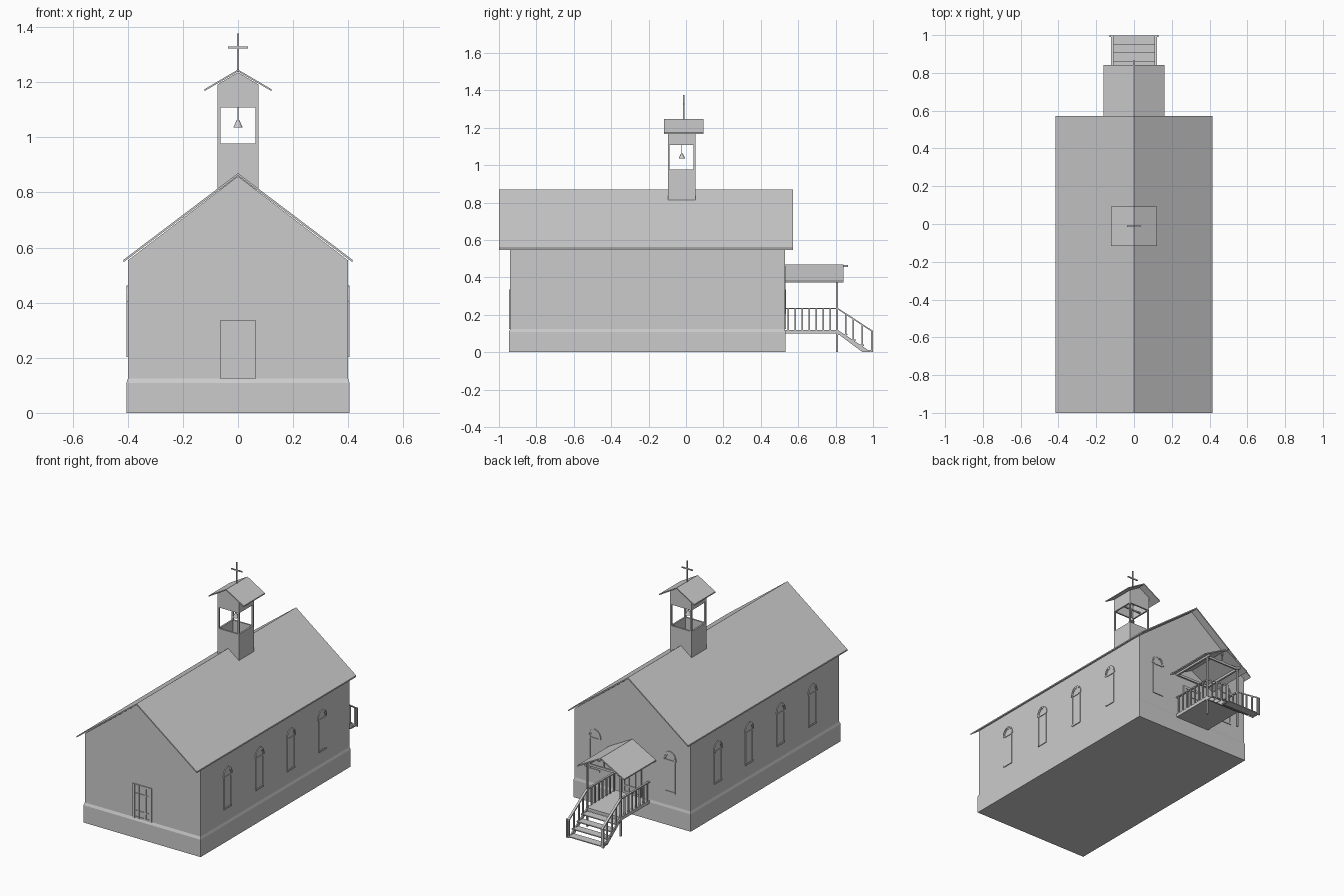
import bpy, bmesh, math
from mathutils import Vector as V

if "Cube" in bpy.data.objects:
    bpy.data.objects.remove(bpy.data.objects["Cube"])


def part(name, solids):
    """One object from extruded polygons: (list of 3D points, extrusion vector)."""
    bm = bmesh.new()
    for pts, vec in solids:
        a = [bm.verts.new(p) for p in pts]
        b = [bm.verts.new(V(p) + V(vec)) for p in pts]
        n = len(a)
        bm.faces.new(a[::-1])
        bm.faces.new(b)
        for i in range(n):
            bm.faces.new((a[i], a[(i + 1) % n], b[(i + 1) % n], b[i]))
    bmesh.ops.recalc_face_normals(bm, faces=bm.faces)
    me = bpy.data.meshes.new(name)
    bm.to_mesh(me)
    bm.free()
    ob = bpy.data.objects.new(name, me)
    bpy.context.collection.objects.link(ob)
    return ob


def box(x0, x1, y0, y1, z0, z1):
    return [(x0, y0, z0), (x1, y0, z0), (x1, y1, z0), (x0, y1, z0)], (0, 0, z1 - z0)


def along_y(prof, y0, y1):
    return [(x, y0, z) for x, z in prof], (0, y1 - y0, 0)


def along_x(prof, x0, x1):
    return [(x0, y, z) for y, z in prof], (x1 - x0, 0, 0)


def gable_roof(hw, eave, ridge, t, y0, y1):
    return along_y([(-hw, eave), (0, ridge - t), (hw, eave), (hw, eave + t),
                    (0, ridge), (-hw, eave + t)], y0, y1)


# Main body
part("walls", [along_y([(-.4, .12), (.4, .12), (.4, .553), (0, .859), (-.4, .553)], -.94, .528)])
part("roof", [gable_roof(.415, .547, .87, .009, -1.0, .573)])
base = bmesh.new()
rings = [[base.verts.new(p) for p in ((-x, y0, z), (x, y0, z), (x, y1, z), (-x, y1, z))]
         for x, y0, y1, z in ((.405, -.947, .532, 0), (.405, -.947, .532, .108), (.4, -.94, .528, .124))]
for lo, hi in zip(rings, rings[1:]):
    for i in range(4):
        base.faces.new((lo[i], lo[(i + 1) % 4], hi[(i + 1) % 4], hi[i]))
base.faces.new(rings[0][::-1])
base.faces.new(rings[-1])
mesh = bpy.data.meshes.new("foundation")
base.to_mesh(mesh)
base.free()
bpy.context.collection.objects.link(bpy.data.objects.new("foundation", mesh))


# Arched windows
def arch(hw, z0, spring, peak, n=10):
    curve = [(-hw * math.cos(math.pi * i / n), spring + (peak - spring) * math.sin(math.pi * i / n))
             for i in range(n + 1)]
    return [(-hw, z0)] + curve + [(hw, z0)]


def window(origin, u, normal):
    o, u, n = V(origin), V(u), V(normal)

    def put(prof, d):
        return [o + u * a + V((0, 0, z)) for a, z in prof], n * d

    frame = arch(.0375, .21, .405, .453) + arch(.03, .21, .405, .445)[::-1]
    hood = arch(.043, .405, .41, .462) + arch(.0375, .405, .41, .453)[::-1]
    bars = [[(-.0375, .203), (.0375, .203), (.0375, .213), (-.0375, .213)],
            [(-.031, .4), (.031, .4), (.031, .408), (-.031, .408)]]
    part("arched_window", [put(arch(.032, .21, .405, .447), .001), put(frame, .004), put(hood, .005)]
         + [put(b, .005) for b in bars])


for s in (-1, 1):
    for y in (-.675, -.36, -.05, .258):
        window((s * .4, y, 0), (0, 1, 0), (s, 0, 0))
    window((s * .26, .528, 0), (1, 0, 0), (0, 1, 0))


# Panelled doors, front and back
def door(name, y, d):
    def bar(x0, x1, z0, z1, t=.007):
        return box(x0, x1, min(y, y + d * t), max(y, y + d * t), z0, z1)
    bars = [bar(-.063, .063, .124, .333, .002)]
    for x0, x1 in ((-.065, -.05), (-.027, -.019), (.019, .027), (.05, .065)):
        bars.append(bar(x0, x1, .124, .335))
    for z0, z1 in ((.124, .135), (.165, .173), (.273, .281), (.32, .335)):
        bars.append(bar(-.05, .05, z0, z1, .006))
    part(name, bars)


door("front_door", -.94, -1)
door("back_door", .528, 1)

# Belfry: hollow lower box, corner posts, gabled top
X, Y0, Y1, T = .074, -.097, .051, .01


def tube(z0, z1):
    return [box(-X, X, Y0, Y0 + T, z0, z1), box(-X, X, Y1 - T, Y1, z0, z1),
            box(-X, -X + T, Y0 + T, Y1 - T, z0, z1), box(X - T, X, Y0 + T, Y1 - T, z0, z1)]


part("belfry_base", tube(.808, .977))
part("belfry_posts", [box(x, x + T, y, y + T, .97, 1.12) for x in (-X, X - T) for y in (Y0, Y1 - T)])
gable = [(-X, 1.108), (X, 1.108), (X, 1.192), (0, 1.236), (-X, 1.192)]
part("belfry_top", [along_y(gable, Y0, Y0 + T), along_y(gable, Y1 - T, Y1)]
     + [box(x, x + T, Y0 + T, Y1 - T, 1.108, 1.192) for x in (-X, X - T)])
part("belfry_roof", [gable_roof(.121, 1.168, 1.246, .007, -.117, .093)])
part("cross", [box(-.003, .003, -.015, -.009, 1.238, 1.376),
               box(-.037, .037, -.015, -.009, 1.322, 1.329)])

# Bell and its hanger
bpy.ops.mesh.primitive_cone_add(vertices=16, radius1=.017, radius2=.004, depth=.027, location=(0, -.022, 1.05))
bpy.context.object.name = "bell"
part("bell_hanger", [box(-.0015, .0015, -.0235, -.0205, 1.035, 1.125),
                     box(-X + T, X - T, -.026, -.018, 1.115, 1.123)])

# Back porch
part("porch_floor", [box(-.12, .12, .53, .815, .1, .12)])
part("porch_posts", [box(s * .115 - .005, s * .115 + .005, .803, .813, 0, .4) for s in (-1, 1)])
part("porch_beams", [box(s * .115 - .006, s * .115 + .006, .53, .83, .383, .397) for s in (-1, 1)]
     + [box(-.12, .12, y, y + .01, .383, .397) for y in (.53, .803)]
     + [box(-.004, .004, .803, .811, .39, .46)])
part("porch_roof", [gable_roof(.162, .373, .469, .008, .528, .842),
                    box(-.005, .005, .83, .865, .455, .465)])

# Railings, stringers and open steps
rails, stairs = [], []
for s in (-1, 1):
    a, b = s * .115 - .004, s * .115 + .004
    rails.append(box(a - .002, b + .002, .53, .815, .23, .237))
    for i in range(7):
        y = .548 + i * .037
        rails.append(box(a, b, y - .004, y + .004, .12, .232))
    rails.append(along_x([(.81, .23), (.81, .238), (.997, .116), (.997, .107)], a - .003, b + .003))
    for y, z in ((.853, .075), (.893, .05), (.942, .02), (.992, 0)):
        rails.append(box(a, b, y - .004, y + .004, z, .233 - (y - .81) * .652))
    stairs.append(along_x([(.81, .1), (.81, .12), (.985, .004), (.985, 0), (.944, 0)], a, b))
for i in range(4):
    y, z = .813 + i * .045, .092 - i * .029
    stairs.append(box(-.122, .122, y, min(y + .05, 1.0), z, z + .006))
part("porch_railing", rails)
part("porch_steps", stairs)
part("stair_end_posts", [box(s * .125 - .005, s * .125 + .005, .99, 1.0, 0, .115) for s in (-1, 1)])
